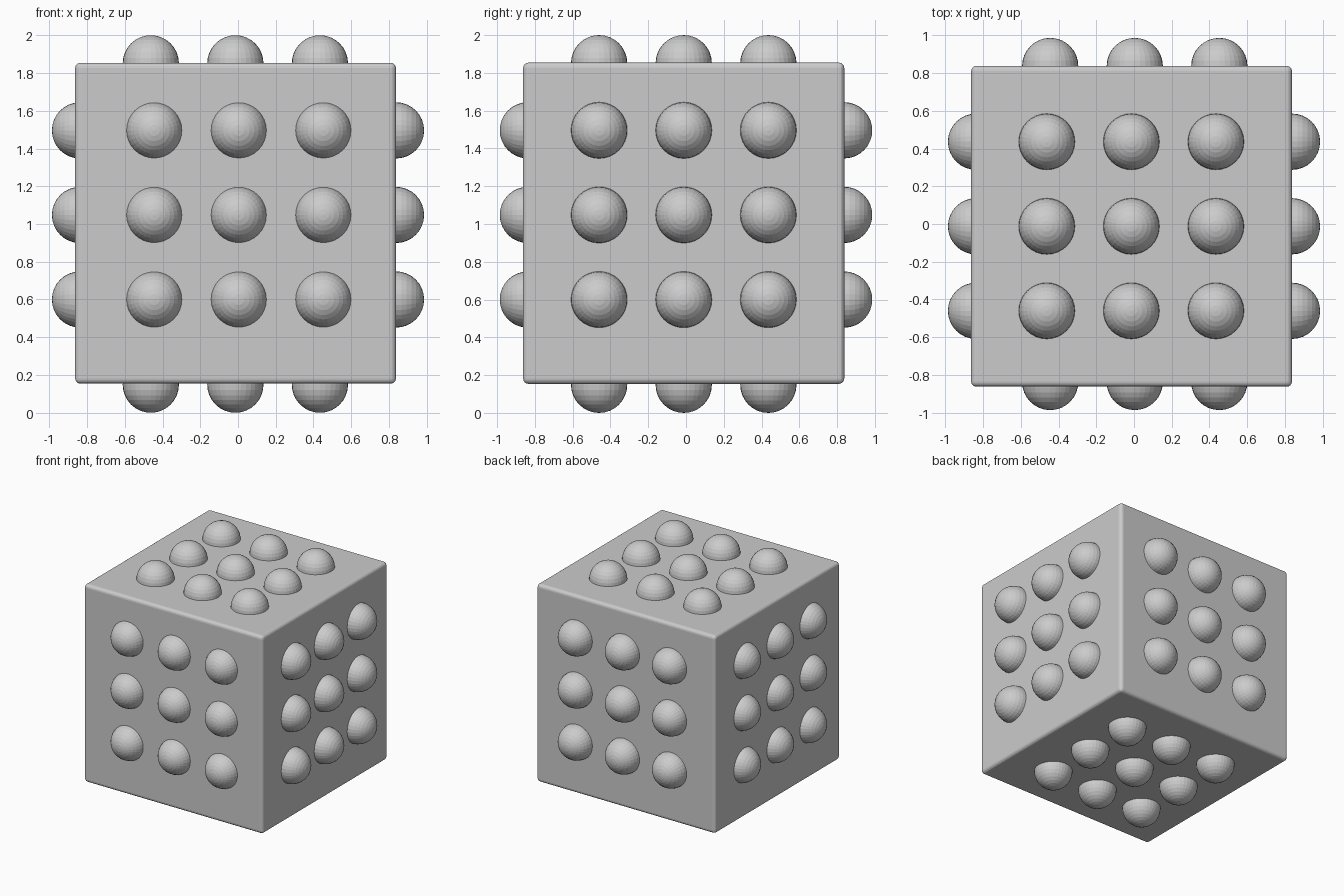
import bpy, bmesh
from mathutils import Matrix, Vector

if "Cube" in bpy.data.objects:
    bpy.data.objects.remove(bpy.data.objects["Cube"])

RADIUS = 0.149
STEP = (-0.448, 0.0, 0.448)

# Rounded cube body
bpy.ops.mesh.primitive_cube_add(size=1, location=(-0.013, -0.012, 1.004))
body = bpy.context.object
body.name = "cube_body"
body.scale = (1.70, 1.70, 1.70)
bpy.ops.object.transform_apply(location=False, rotation=False, scale=True)
bevel = body.modifiers.new("rounded_edges", 'BEVEL')
bevel.width = 0.028
bevel.segments = 4


def stud_grid(name, axis, level, centre):
    """3 x 3 spheres centred at `level` along `axis`, poles facing outwards."""
    pole = Vector((0, 0, 0))
    pole[axis] = 1
    turn = pole.to_track_quat('Z', 'Y').to_matrix().to_4x4()
    u, v = [a for a in range(3) if a != axis]
    bm = bmesh.new()
    for du in STEP:
        for dv in STEP:
            p = Vector(centre)
            p[axis] = level
            p[u] += du
            p[v] += dv
            bmesh.ops.create_uvsphere(bm, u_segments=32, v_segments=16, radius=RADIUS,
                                      matrix=Matrix.Translation(p) @ turn)
    mesh = bpy.data.meshes.new(name)
    bm.to_mesh(mesh)
    bm.free()
    bpy.context.collection.objects.link(bpy.data.objects.new(name, mesh))


# Studs on all six sides
mid = (-0.014, -0.012, 1.048)
front_mid = (0.004, 0, 1.048)
stud_grid("left_studs", 0, -0.837, mid)
stud_grid("right_studs", 0, 0.837, mid)
stud_grid("front_studs", 1, -0.837, front_mid)
stud_grid("back_studs", 1, 0.837, front_mid)
stud_grid("bottom_studs", 2, RADIUS, mid)
stud_grid("top_studs", 2, 2 - RADIUS, mid)
